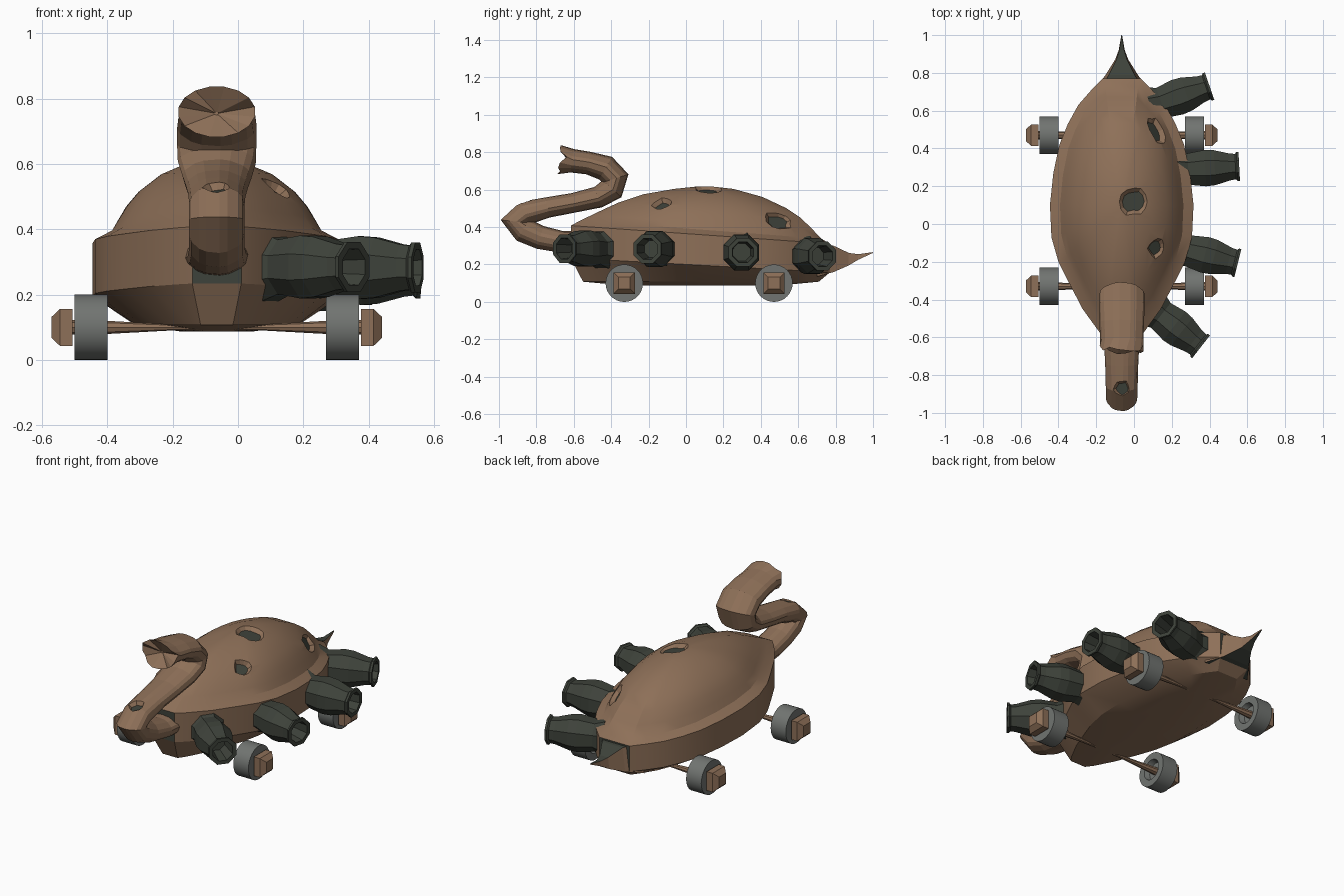
import bpy, bmesh, math, random
from mathutils import Vector

if "Cube" in bpy.data.objects:
    bpy.data.objects.remove(bpy.data.objects["Cube"])

random.seed(4)
CX = -0.065          # the body's mirror plane


def material(name, rgb):
    m = bpy.data.materials.new(name)
    m.diffuse_color = (*rgb, 1)
    m.use_nodes = True
    m.node_tree.nodes["Principled BSDF"].inputs["Base Color"].default_value = m.diffuse_color
    return m


BROWN = material("worn brown", (0.27, 0.162, 0.098))
DARK = material("dark iron", (0.048, 0.055, 0.043))
GREY = material("wheel grey", (0.165, 0.175, 0.165))


def loft(name, rings, mats, rule=None, smooth=None):
    """Skin a list of equal-length point rings, capping both ends."""
    bm = bmesh.new()
    vs = [[bm.verts.new(p) for p in r] for r in rings]
    n = len(rings[0])
    for a, b in zip(vs, vs[1:]):
        for i in range(n):
            j = (i + 1) % n
            bm.faces.new((a[i], a[j], b[j], b[i]))
    bm.faces.new(vs[0])
    bm.faces.new(vs[-1])
    bmesh.ops.remove_doubles(bm, verts=bm.verts, dist=1e-5)
    bmesh.ops.recalc_face_normals(bm, faces=bm.faces)
    bm.normal_update()
    if rule:
        for f in bm.faces:
            f.material_index = 1 if rule(f) else 0
    me = bpy.data.meshes.new(name)
    bm.to_mesh(me)
    bm.free()
    for m in mats:
        me.materials.append(m)
    ob = bpy.data.objects.new(name, me)
    bpy.context.collection.objects.link(ob)
    if smooth:
        bpy.ops.object.select_all(action='DESELECT')
        ob.select_set(True)
        bpy.context.view_layer.objects.active = ob
        bpy.ops.object.shade_smooth_by_angle(angle=math.radians(smooth))
    return ob


def lathe(name, origin, axis, profile, n, mat, phase=0.0, smooth=None):
    """Turn (distance, radius) points around an axis."""
    axis = Vector(axis).normalized()
    side = axis.cross(Vector((0, 0, 1))).normalized()
    up = side.cross(axis)
    ang = [phase + math.tau * i / n for i in range(n)]
    rings = [[Vector(origin) + axis * t + (side * math.cos(a) + up * math.sin(a)) * max(r, 1e-6)
              for a in ang] for t, r in profile]
    return loft(name, rings, [mat], smooth=smooth)


# Hull: plan outline scaled into rings, tilted down towards the stern
half = [(0.77, .10), (0.71, .16), (0.63, .23), (0.53, .285), (0.42, .33), (0.27, .362), (0.1, .38),
        (-.07, .372), (-.2, .335), (-.30, .285), (-.45, .207), (-.57, .12), (-.615, .075)]
outline = half + [(y, -w) for y, w in reversed(half)]
levels = [(.30, .60, .088, 0), (.66, .91, .108, 0), (1, 1, .195, .055), (1, 1, .358, .07),
          (.86, .93, .385, .07), (.80, .855, .425, .05), (.73, .765, .47, .03), (.63, .65, .515, .02),
          (.45, .46, .568, .01), (.23, .23, .604, 0), (.07, .07, .616, 0)]
hull_rings = [[(CX + w * sx, .1 + (y - .1) * sy, z - (y - .1) * tilt) for y, w in outline]
              for sx, sy, z, tilt in levels]
hull = loft("hull", hull_rings, [BROWN, DARK],
            lambda f: abs(f.normal.y) > .97 and .2 < f.calc_center_median().z < .34, smooth=25)

# Curved neck with a flared, torn end
path = [(-.48, .315, .10, .06), (-.66, .32, .085, .055), (-.78, .345, .08, .06), (-.87, .385, .08, .064),
        (-.915, .43, .08, .072), (-.86, .475, .08, .062), (-.74, .505, .083, .052), (-.60, .53, .09, .05),
        (-.47, .56, .10, .055), (-.395, .605, .113, .064), (-.378, .66, .115, .07),
        (-.43, .715, .115, .066), (-.52, .742, .112, .058), (-.61, .755, .108, .06), (-.665, .76, .112, .074)]
neck_rings = []
for i, (y, z, rx, rn) in enumerate(path):
    a, b = path[max(i - 1, 0)], path[min(i + 1, len(path) - 1)]
    t = Vector((0, b[0] - a[0], b[1] - a[1])).normalized()
    nrm = Vector((0, -t.z, t.y))
    ring = []
    for k in range(16):
        ang = math.tau * (k + .5) / 16
        if i < len(path) - 1:   # squarish octagon, corners only
            ang = math.tau * (k // 2 + .5) / 8 + (.3 if k % 2 else 0)
        p = Vector((CX, y, z)) + Vector((rx, 0, 0)) * math.cos(ang) * 1.06 + nrm * rn * math.sin(ang) * 1.06
        if i == len(path) - 1:
            p.y += random.uniform(-.02, .03)
        ring.append(p)
    neck_rings.append(ring)
neck_rings.append([Vector((CX, -.62, .755)) + (p - Vector((CX, -.62, .76))) * .06 for p in neck_rings[-1]])
neck = loft("neck", neck_rings, [BROWN, DARK])


# Torn holes: jagged tapered cutters with a dark floor
def torn_hole(target, x, y, rx, ry, depth=.022):
    hit, pos, nrm, _ = target.ray_cast((x, y, 2), (0, 0, -1))
    u = nrm.cross(Vector((0, 1, 0))).normalized() * -1
    v = nrm.cross(u)
    rings = [[], []]
    for i in range(12):
        a = math.tau * i / 12
        s = random.uniform(.8, 1.15)
        c = u * rx * math.cos(a) * s + v * ry * math.sin(a) * s
        rings[0].append(pos + c * 1.25 + nrm * .02)
        rings[1].append(pos + c * .65 - nrm * depth)
    cutter = loft("hole_cutter", rings, [BROWN, DARK], lambda f: f.normal.dot(nrm) < -.9)
    cutter.hide_render = True
    cutter.hide_set(True)
    return cutter


bpy.context.view_layer.update()
cuts = [(hull, torn_hole(hull, .0, .12, .085, .085)), (hull, torn_hole(hull, .12, .50, .06, .085)),
        (hull, torn_hole(hull, .12, -.13, .055, .06)), (neck, torn_hole(neck, CX, -.875, .05, .05))]
for target, cutter in cuts:
    mod = target.modifiers.new("torn hole", 'BOOLEAN')
    mod.operation = 'DIFFERENCE'
    mod.solver = 'EXACT'
    mod.material_mode = 'INDEX'
    mod.object = cutter

# Stern spike
spike = [(.70, .15, .135, .31), (.79, .085, .16, .30), (.87, .035, .195, .262), (.92, .016, .225, .255),
         (1.0, .002, .262, .266)]
loft("stern_spike", [[(CX - w, y, a), (CX + w, y, a), (CX + w * .8, y, b), (CX - w * .8, y, b)]
                     for y, w, a, b in spike], [BROWN, DARK], lambda f: abs(f.normal.z) > .45)

# Cannons along the right side: mouth position and heading
barrel = [(-.33, .115), (-.27, .09), (-.18, .104), (-.13, .10), (-.05, .077), (-.02, .073), (-.012, .083),
          (0, .083), (0, .06), (-.12, .05), (-.12, 0)]
for i, (x, y, z, deg) in enumerate([(.40, .73, .245, 19), (.557, .305, .265, 3),
                                    (.55, -.207, .283, -14), (.355, -.65, .285, -38)]):
    a = math.radians(deg)
    lathe(f"cannon_{i + 1}", (x, y, z), (math.cos(a), math.sin(a), 0), barrel, 8, DARK, math.pi / 8)

# Wheels, axles and square hubs
for sx, side in ((-1, "left"), (1, "right")):
    for y, end in ((-.33, "front"), (.47, "back")):
        o, ax = (CX, y, .1), (sx, 0, 0)
        lathe(f"{end}_{side}_wheel", o, ax, [(.365, .0), (.365, .05), (.335, .06), (.335, .1),
              (.435, .1), (.435, .0)], 32, GREY, smooth=30)
        lathe(f"{end}_{side}_axle", o, ax, [(0, .008), (.15, .01), (.37, .022), (.45, .022)], 8, BROWN)
        lathe(f"{end}_{side}_hub", o, ax, [(.441, .08), (.48, .08), (.506, .045)], 4, BROWN, math.pi / 4)
